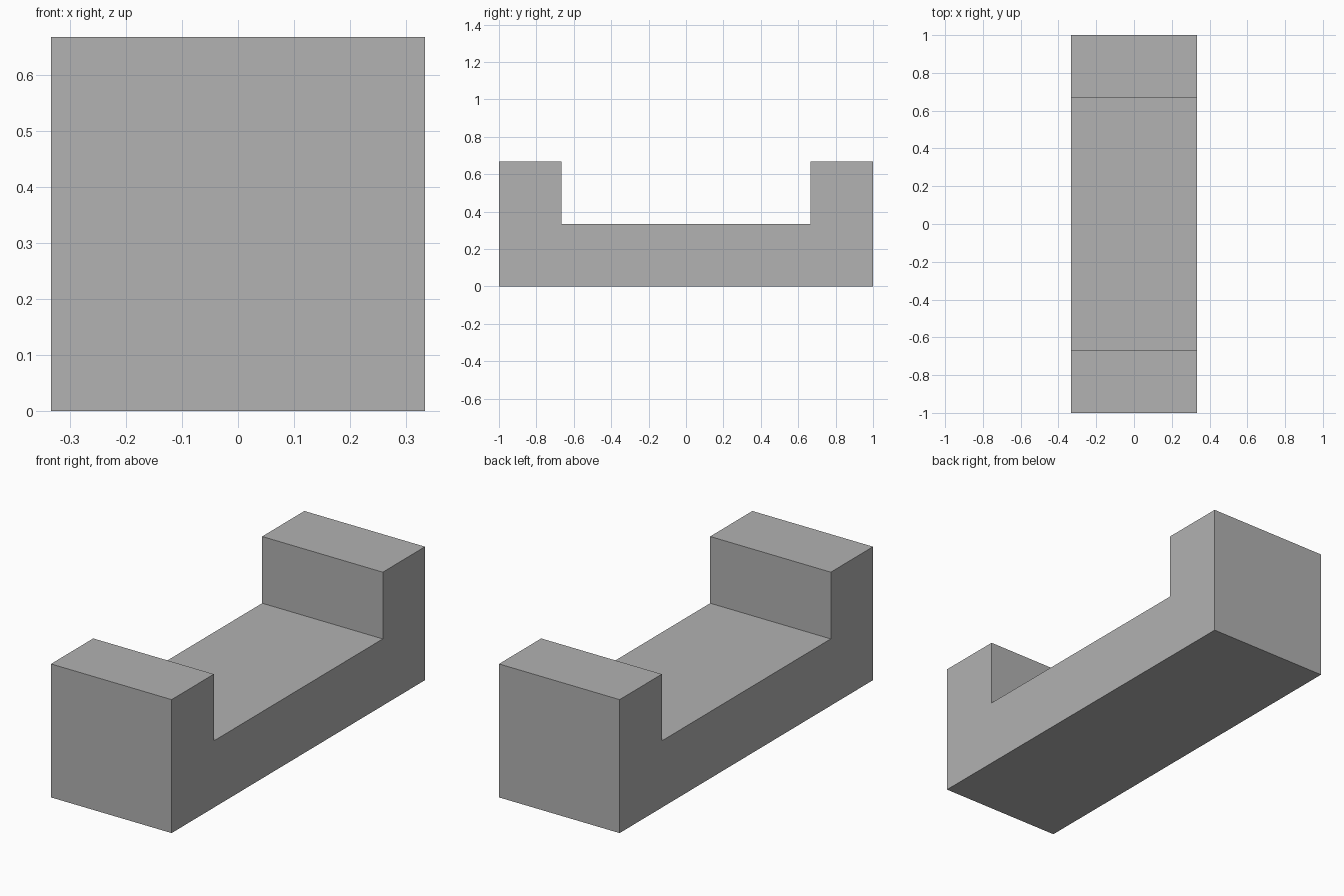
import bpy
import bmesh

cube = bpy.data.objects.get("Cube")
if cube:
    bpy.data.objects.remove(cube, do_unlink=True)

# Plain grey material
grey = bpy.data.materials.new("plain_grey")
grey.use_nodes = True
color = (0.445, 0.445, 0.445, 1)
grey.diffuse_color = color
grey.node_tree.nodes["Principled BSDF"].inputs["Base Color"].default_value = color

UNIT = 1 / 3           # the block is built on a one-third module
LENGTH = 2.0
HALF_WIDTH = UNIT

# U-shaped side profile (y, z): half of it, then mirrored
end, inner = LENGTH / 2, LENGTH / 2 - UNIT
half = [(end, 0), (end, 2 * UNIT), (inner, 2 * UNIT), (inner, UNIT)]
profile = half + [(-y, z) for y, z in reversed(half)]

# Extrude the profile across the width
bm = bmesh.new()
side = bm.faces.new([bm.verts.new((-HALF_WIDTH, y, z)) for y, z in profile])
result = bmesh.ops.extrude_face_region(bm, geom=[side], use_keep_orig=True)
moved = [g for g in result["geom"] if isinstance(g, bmesh.types.BMVert)]
bmesh.ops.translate(bm, verts=moved, vec=(2 * HALF_WIDTH, 0, 0))
bmesh.ops.recalc_face_normals(bm, faces=bm.faces)

mesh = bpy.data.meshes.new("u_block")
bm.to_mesh(mesh)
bm.free()
mesh.materials.append(grey)
block = bpy.data.objects.new("u_block", mesh)
bpy.context.collection.objects.link(block)
